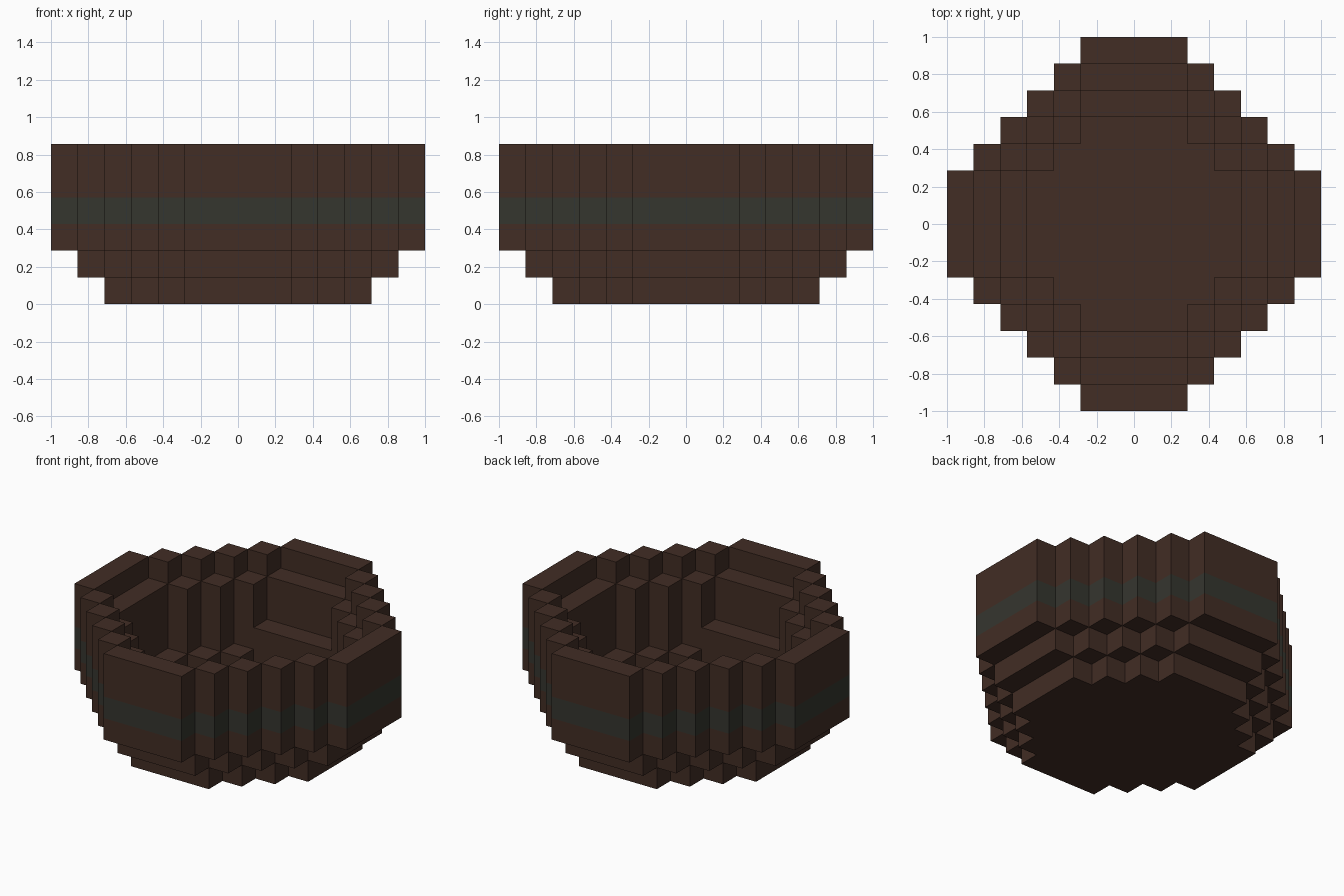
import bpy, bmesh, math
from mathutils import Vector

if "Cube" in bpy.data.objects:
    bpy.data.objects.remove(bpy.data.objects["Cube"])

U = 1 / 7  # block size: the tub is 14 x 14 x 6 blocks


def material(name, rgb):
    m = bpy.data.materials.new(name)
    m.diffuse_color = (*rgb, 1)
    m.use_nodes = True
    m.node_tree.nodes["Principled BSDF"].inputs["Base Color"].default_value = m.diffuse_color
    return m


WOOD = material("dark brown wood", (0.054, 0.0262, 0.0178))
BAND = material("grey green band", (0.0356, 0.0365, 0.0280))


def ring_of(x, y):
    """Stepped-octagon ring number of a block (mirrored in x and y)."""
    i = x if x >= 0 else -x - 1
    j = y if y >= 0 else -y - 1
    return max(i + j, i + 1, j + 1), i, j


# Assign every block to a part
blocks = {}
for x in range(-7, 7):
    for y in range(-7, 7):
        r, i, j = ring_of(x, y)
        if r > 7:
            continue
        if r == 7:
            part, lo, hi = "outer_wall", 2, 6
        elif r == 6:
            part, lo, hi = "inner_wall", 1, 5
        elif r == 5:
            # raised benches on the front and back sides
            part, lo, hi = ("bench", 0, 3) if j == 4 and i < 2 else ("low_step", 0, 2)
        else:
            part, lo, hi = "floor", 0, 1
        for z in range(lo, hi):
            blocks[x, y, z] = part

DIRS = [Vector(d) for d in ((1, 0, 0), (-1, 0, 0), (0, 1, 0), (0, -1, 0), (0, 0, 1), (0, 0, -1))]


def build(part):
    """Make one part from the exposed sides of its blocks."""
    bm = bmesh.new()
    for (x, y, z), name in blocks.items():
        if name != part:
            continue
        for d in DIRS:
            if (x + int(d.x), y + int(d.y), z + int(d.z)) in blocks:
                continue
            a = Vector((abs(d.y) + abs(d.z), abs(d.x), 0))
            b = d.cross(a)
            c = Vector((x + .5, y + .5, z + .5)) + d / 2
            corners = [c + (a * s + b * t) / 2 for s, t in ((-1, -1), (1, -1), (1, 1), (-1, 1))]
            f = bm.faces.new([bm.verts.new(p * U) for p in corners])
            # painted band around the outer wall
            f.material_index = int(part == "outer_wall" and z == 3 and d.z == 0)
    bmesh.ops.remove_doubles(bm, verts=bm.verts[:], dist=1e-4)
    bmesh.ops.dissolve_limit(bm, angle_limit=math.radians(1), verts=bm.verts[:],
                             edges=bm.edges[:], delimit={'MATERIAL'})
    me = bpy.data.meshes.new(part)
    bm.to_mesh(me)
    bm.free()
    me.materials.append(WOOD)
    if part == "outer_wall":
        me.materials.append(BAND)
    bpy.context.collection.objects.link(bpy.data.objects.new(part, me))


for part in ("outer_wall", "inner_wall", "bench", "low_step", "floor"):
    build(part)
